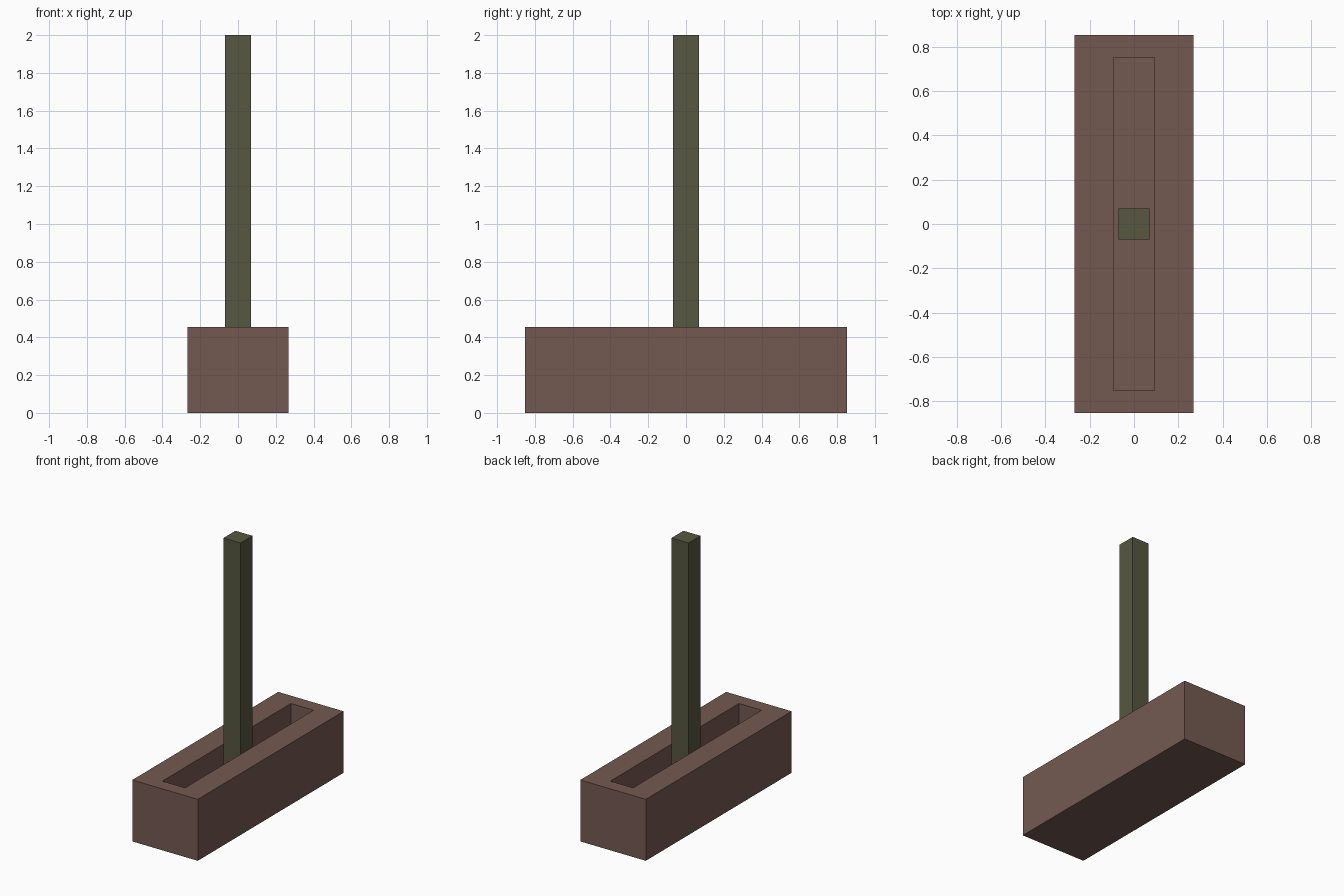
import bpy, bmesh

if "Cube" in bpy.data.objects:
    bpy.data.objects.remove(bpy.data.objects["Cube"])

def material(name, rgb):
    m = bpy.data.materials.new(name)
    m.diffuse_color = (*rgb, 1)
    m.use_nodes = True
    m.node_tree.nodes["Principled BSDF"].inputs["Base Color"].default_value = m.diffuse_color
    return m

brown = material("dull brown", (0.175, 0.1, 0.083))
olive = material("dark olive", (0.093, 0.095, 0.051))

def finish(name, bm, mat):
    bmesh.ops.recalc_face_normals(bm, faces=bm.faces)
    mesh = bpy.data.meshes.new(name)
    bm.to_mesh(mesh)
    bm.free()
    mesh.materials.append(mat)
    obj = bpy.data.objects.new(name, mesh)
    bpy.context.collection.objects.link(obj)
    return obj

def box(hx, hy, z0, z1):
    bm = bmesh.new()
    bmesh.ops.create_cube(bm, size=1)
    for v in bm.verts:
        v.co = (2 * hx * v.co.x, 2 * hy * v.co.y, z1 if v.co.z > 0 else z0)
    return bm

HX, HY, TOP = 0.268, 0.853, 0.455     # base half sizes and height
SX, SY, FLOOR = 0.093, 0.752, 0.12    # slot half sizes and floor height

# Base block: inset the top face to the slot outline, then sink it
bm = box(HX, HY, 0, TOP)
bm.faces.ensure_lookup_table()
top = max(bm.faces, key=lambda f: f.calc_center_median().z)
bmesh.ops.inset_region(bm, faces=[top], thickness=0.05)
for v in top.verts:
    v.co.x = SX if v.co.x > 0 else -SX
    v.co.y = SY if v.co.y > 0 else -SY
walls = bmesh.ops.extrude_discrete_faces(bm, faces=[top])["faces"]
for v in walls[0].verts:
    v.co.z = FLOOR
finish("slotted_base", bm, brown)

# Post standing on the slot floor
finish("post", box(0.07, 0.07, FLOOR, 2.0), olive)
